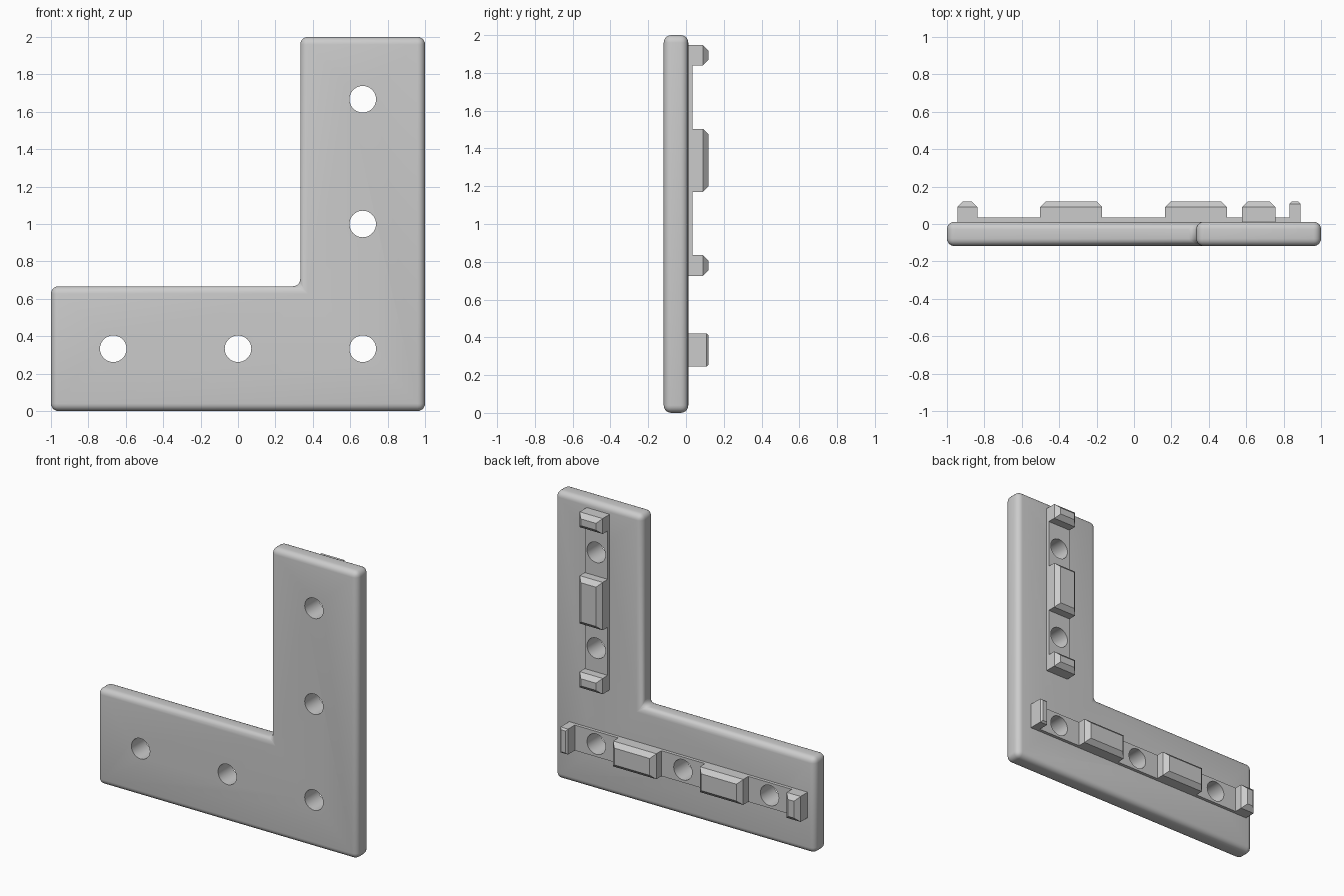
import bpy, bmesh, math
from mathutils import Matrix

if "Cube" in bpy.data.objects:
    bpy.data.objects.remove(bpy.data.objects["Cube"])

grey = bpy.data.materials.new("light_grey")
grey.use_nodes = True
grey.diffuse_color = (0.6, 0.6, 0.6, 1)
grey.node_tree.nodes["Principled BSDF"].inputs["Base Color"].default_value = (0.6, 0.6, 0.6, 1)

FRONT, BACK, RAIL, TOP = -0.118, 0.012, 0.034, 0.12
LOW, SIDE = 0.333, 0.667          # centre lines of the two arms
HALF = 0.0885                     # half width of rails and lugs


def finish(name, bm):
    bmesh.ops.recalc_face_normals(bm, faces=bm.faces)
    mesh = bpy.data.meshes.new(name)
    bm.to_mesh(mesh)
    bm.free()
    mesh.materials.append(grey)
    ob = bpy.data.objects.new(name, mesh)
    bpy.context.scene.collection.objects.link(ob)
    return ob


def block(name, x0, x1, z0, z1, top, chamfer=0):
    """Box rising from the back of the plate, with optional chamfered outer rim."""
    bm = bmesh.new()
    bottom = BACK - 0.01
    bmesh.ops.create_cube(bm, size=1, matrix=Matrix.Translation(
        ((x0 + x1) / 2, (bottom + top) / 2, (z0 + z1) / 2))
        @ Matrix.Diagonal((x1 - x0, top - bottom, z1 - z0, 1)))
    if chamfer:
        rim = [e for e in bm.edges if all(v.co.y > top - 0.001 for v in e.verts)]
        bmesh.ops.bevel(bm, geom=rim, offset=chamfer, segments=1, affect='EDGES')
    return finish(name, bm)


# L-shaped plate with rounded edges and a filleted inner corner
bm = bmesh.new()
outline = [(-1, 0), (1, 0), (1, 2), (0.333, 2), (0.333, 0.667), (-1, 0.667)]
face = bm.faces.new([bm.verts.new((x, FRONT, z)) for x, z in outline])
ext = bmesh.ops.extrude_face_region(bm, geom=[face])
for v in ext["geom"]:
    if isinstance(v, bmesh.types.BMVert):
        v.co.y = BACK
bmesh.ops.recalc_face_normals(bm, faces=bm.faces)
bmesh.ops.bevel(bm, geom=bm.edges[:], offset=0.04, segments=5, profile=0.5, affect='EDGES')
plate = finish("plate", bm)

# Rails along the back of each arm
rails = [block("lower_rail", -0.945, 0.89, LOW - HALF, LOW + HALF, RAIL),
         block("upright_rail", SIDE - HALF, SIDE + HALF, 0.725, 1.947, RAIL)]

# Locating lugs on the rails
for i, (a, b, c) in enumerate([(-0.945, -0.838, 0.03), (-0.503, -0.17, 0.03),
                               (0.165, 0.498, 0.03), (0.832, 0.89, 0.012)]):
    block(f"lower_lug_{i + 1}", a, b, LOW - HALF, LOW + HALF, TOP, c)
for i, (a, b) in enumerate([(0.725, 0.835), (1.17, 1.503), (1.84, 1.947)]):
    block(f"upright_lug_{i + 1}", SIDE - HALF, SIDE + HALF, a, b, TOP, 0.03)

# Screw holes drilled through plate and rails
bm = bmesh.new()
for x, z in [(-SIDE, LOW), (0, LOW), (SIDE, LOW), (SIDE, 1), (SIDE, 1.667)]:
    bmesh.ops.create_cone(bm, cap_ends=True, segments=40, radius1=0.071, radius2=0.071, depth=1,
                          matrix=Matrix.Translation((x, 0, z)) @ Matrix.Rotation(math.pi / 2, 4, 'X'))
drill = finish("hole_cutter", bm)
drill.hide_render = True
drill.hide_viewport = True
drill.display_type = 'WIRE'
for ob in [plate] + rails:
    cut = ob.modifiers.new("holes", 'BOOLEAN')
    cut.operation = 'DIFFERENCE'
    cut.solver = 'EXACT'
    cut.object = drill

# Bake the cuts, then smooth the rounded plate
bpy.context.view_layer.update()
graph = bpy.context.evaluated_depsgraph_get()
for ob in [plate] + rails:
    baked = bpy.data.meshes.new_from_object(ob.evaluated_get(graph))
    ob.modifiers.clear()
    ob.data = baked
bpy.data.objects.remove(drill)
for ob in [plate] + rails:
    bpy.ops.object.select_all(action='DESELECT')
    ob.select_set(True)
    bpy.context.view_layer.objects.active = ob
    bpy.ops.object.shade_smooth_by_angle(angle=math.radians(30))
